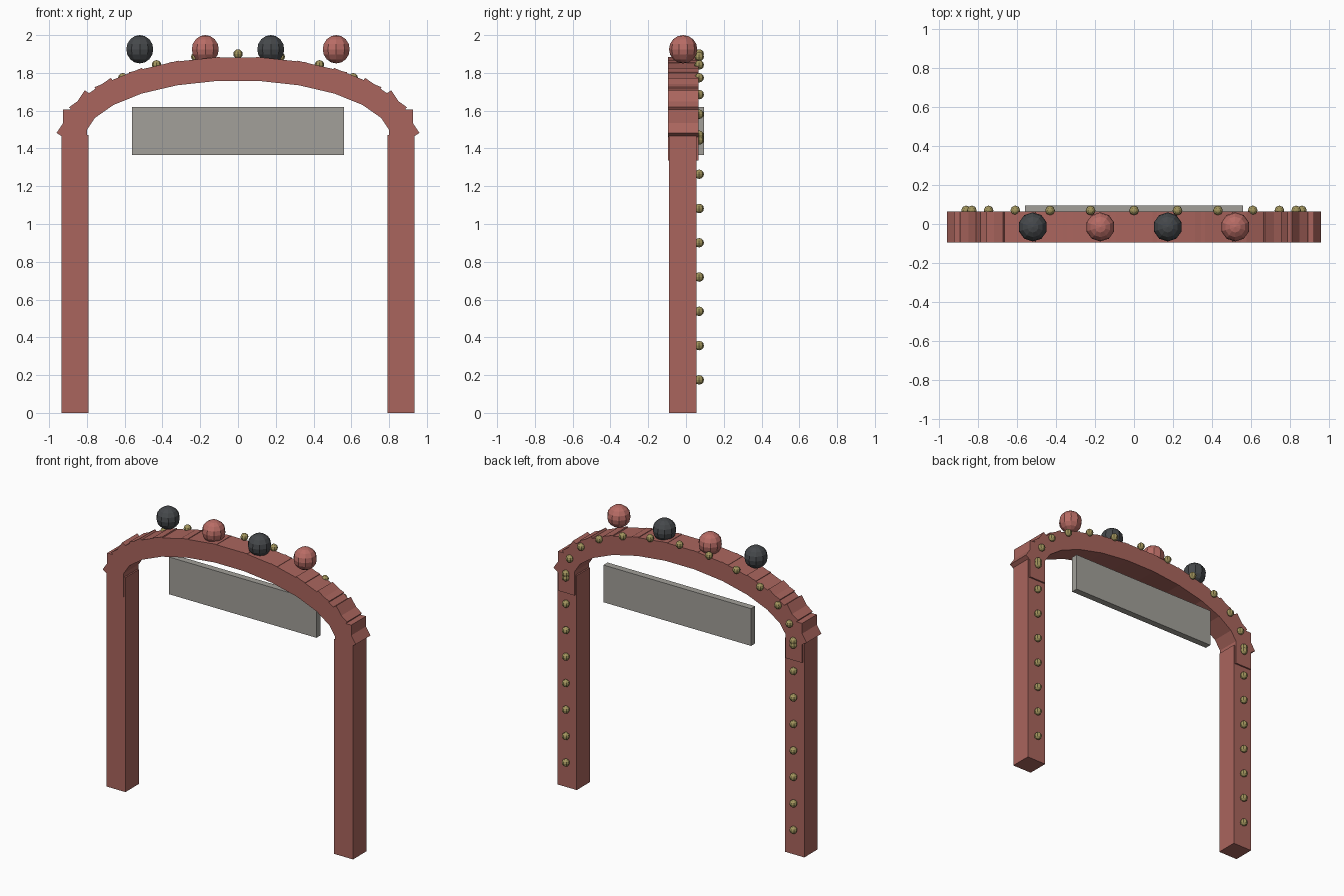
import bpy
from math import sin, cos, radians, atan2

if "Cube" in bpy.data.objects:
    bpy.data.objects.remove(bpy.data.objects["Cube"])


def material(name, rgb):
    m = bpy.data.materials.new(name)
    m.diffuse_color = (*rgb, 1)
    m.use_nodes = True
    m.node_tree.nodes["Principled BSDF"].inputs["Base Color"].default_value = m.diffuse_color
    return m


RED = material("red_paint", (0.40, 0.13, 0.11))
BALL_RED = material("ball_red", (0.48, 0.15, 0.13))
DARK = material("dark_grey", (0.06, 0.065, 0.07))
GOLD = material("gold", (0.36, 0.30, 0.11))
GREY = material("sign_grey", (0.36, 0.35, 0.32))


def box(name, loc, size, mat, tilt=0):
    bpy.ops.mesh.primitive_cube_add(size=1, location=loc, rotation=(0, tilt, 0))
    o = bpy.context.object
    o.name = name
    o.scale = size
    o.data.materials.append(mat)


def ball(name, loc, r, mat, segs, rings):
    bpy.ops.mesh.primitive_uv_sphere_add(segments=segs, ring_count=rings, radius=r, location=loc)
    o = bpy.context.object
    o.name = name
    o.data.materials.append(mat)


HALF, SPRING = 0.863, 1.47   # post centre x, height where the arch starts

# Posts with a column of bulbs on the back
for side, s in (("left", -1), ("right", 1)):
    box(f"{side}_post", (s * HALF, -0.018, SPRING / 2), (0.145, 0.145, SPRING), RED)
    for i in range(8):
        ball(f"{side}_post_bulb", (s * HALF, 0.07, 0.175 + i * 0.1814), 0.025, GOLD, 8, 6)

# Arch of overlapping straight blocks on an ellipse, one bulb per block
for i in range(13):
    a = radians(15 * i)
    x = HALF * cos(a)
    tilt = -atan2(0.35 * cos(a), -HALF * sin(a))
    box("arch_block", (x, -0.015, SPRING + 0.35 * sin(a)), (0.27, 0.16, 0.125), RED, tilt)
    ball("arch_bulb", (x, 0.07, SPRING + 0.43 * sin(a)), 0.025, GOLD, 8, 6)

# Hanging sign board
box("sign_board", (0, 0.0725, 1.4925), (1.12, 0.045, 0.255), GREY)

# Large balls on top, alternating colours
for i in range(4):
    ball("top_ball", (-0.52 + i * 0.3467, -0.015, 1.925), 0.075, (DARK, BALL_RED)[i % 2], 10, 8)
